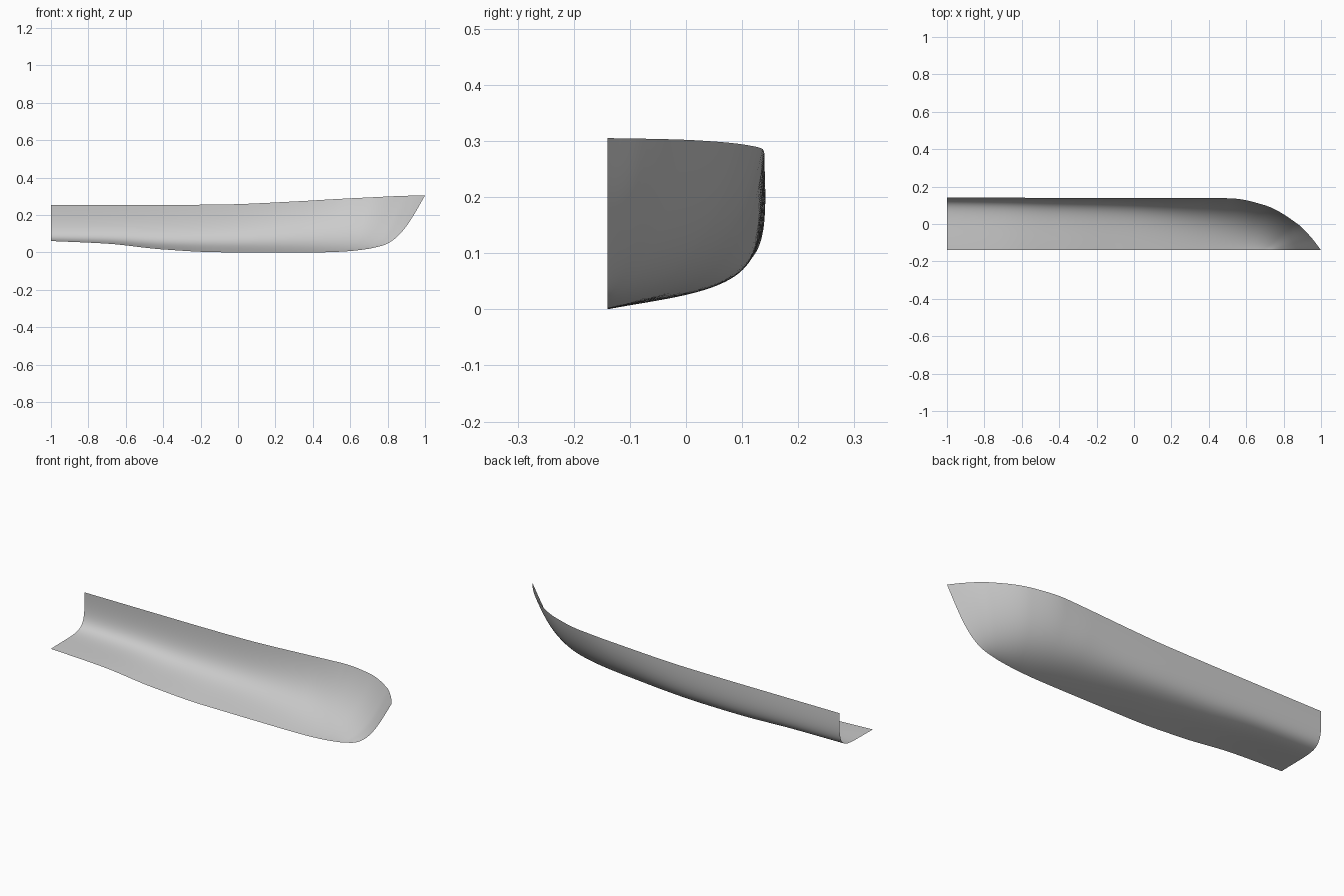
import bpy
import bmesh

cube = bpy.data.objects.get("Cube")
if cube:
    bpy.data.objects.remove(cube, do_unlink=True)

CENTRELINE = -0.14
STATIONS, RIBS = 120, 36


def fair(keys, x):
    """Monotone smooth curve through (x, value) keys."""
    n = len(keys)
    slopes = [(keys[i + 1][1] - keys[i][1]) / (keys[i + 1][0] - keys[i][0]) for i in range(n - 1)]

    def tangent(i):
        if i == 0 or i == n - 1:
            return slopes[0 if i == 0 else -1]
        a, b = slopes[i - 1], slopes[i]
        return 2 * a * b / (a + b) if a * b > 0 else 0.0

    i = 0
    while i < n - 2 and x > keys[i + 1][0]:
        i += 1
    h = keys[i + 1][0] - keys[i][0]
    t = (x - keys[i][0]) / h
    return ((2 * t**3 - 3 * t**2 + 1) * keys[i][1] + (t**3 - 2 * t**2 + t) * h * tangent(i)
            + (3 * t**2 - 2 * t**3) * keys[i + 1][1] + (t**3 - t**2) * h * tangent(i + 1))


# Frames from stern to stem, raked forward towards the bow:
# sheer x, keel x, keel z, then (half breadth, z) of lower handle, upper handle and sheer
frames = [
    (-1, -1, .061, .25, .07, .29, .03, .28, .254),
    (-.7, -.7, .047, .243, .06, .287, .03, .28, .254),
    (-.4, -.4, .016, .235, .042, .281, .028, .28, .254),
    (-.1, -.1, .001, .222, .037, .274, .035, .28, .256),
    (.35, .35, 0, .16, .03, .255, .07, .28, .275),
    (.52, .47, .001, .137, .028, .235, .085, .277, .285),
    (.7, .58, .006, .11, .03, .2, .11, .24, .294),
    (.875, .69, .018, .055, .04, .115, .135, .14, .302),
    (.95, .73, .026, .022, .05, .05, .152, .065, .304),
    (1, .76, .033, 0, .06, 0, .165, 0, .305),
]
lines = [[(row[0], row[k]) for row in frames] for k in range(1, len(frames[0]))]


def section(u):
    """One frame of the hull, from the keel out and up to the sheer."""
    x0, z0, y1, z1, y2, z2, y3, z3 = (fair(line, u) for line in lines)
    x1, x2 = x0 + .44 * (u - x0), x0 + .67 * (u - x0)
    for j in range(RIBS + 1):
        t = j / RIBS
        c0, c1, c2, c3 = (1 - t)**3, 3 * t * (1 - t)**2, 3 * t * t * (1 - t), t**3
        yield (c0 * x0 + c1 * x1 + c2 * x2 + c3 * u,
               CENTRELINE + c1 * y1 + c2 * y2 + c3 * y3,
               c0 * z0 + c1 * z1 + c2 * z2 + c3 * z3)


# Half hull shell, with frames closer together at the bow
bm = bmesh.new()
loops = []
for i in range(STATIONS + 1):
    u = 1 - 2 * (1 - i / STATIONS)**1.5
    loops.append([bm.verts.new(p) for p in section(u)])
for a, b in zip(loops, loops[1:]):
    for j in range(RIBS):
        bm.faces.new((a[j], a[j + 1], b[j + 1], b[j]))
for face in bm.faces:
    face.smooth = True

mesh = bpy.data.meshes.new("half_hull")
bm.to_mesh(mesh)
bm.free()
hull = bpy.data.objects.new("half_hull", mesh)
bpy.context.collection.objects.link(hull)

# Plain grey finish
grey = bpy.data.materials.new("light_grey")
grey.use_nodes = True
grey.diffuse_color = (.6, .6, .6, 1)
grey.node_tree.nodes["Principled BSDF"].inputs["Base Color"].default_value = (.6, .6, .6, 1)
mesh.materials.append(grey)
